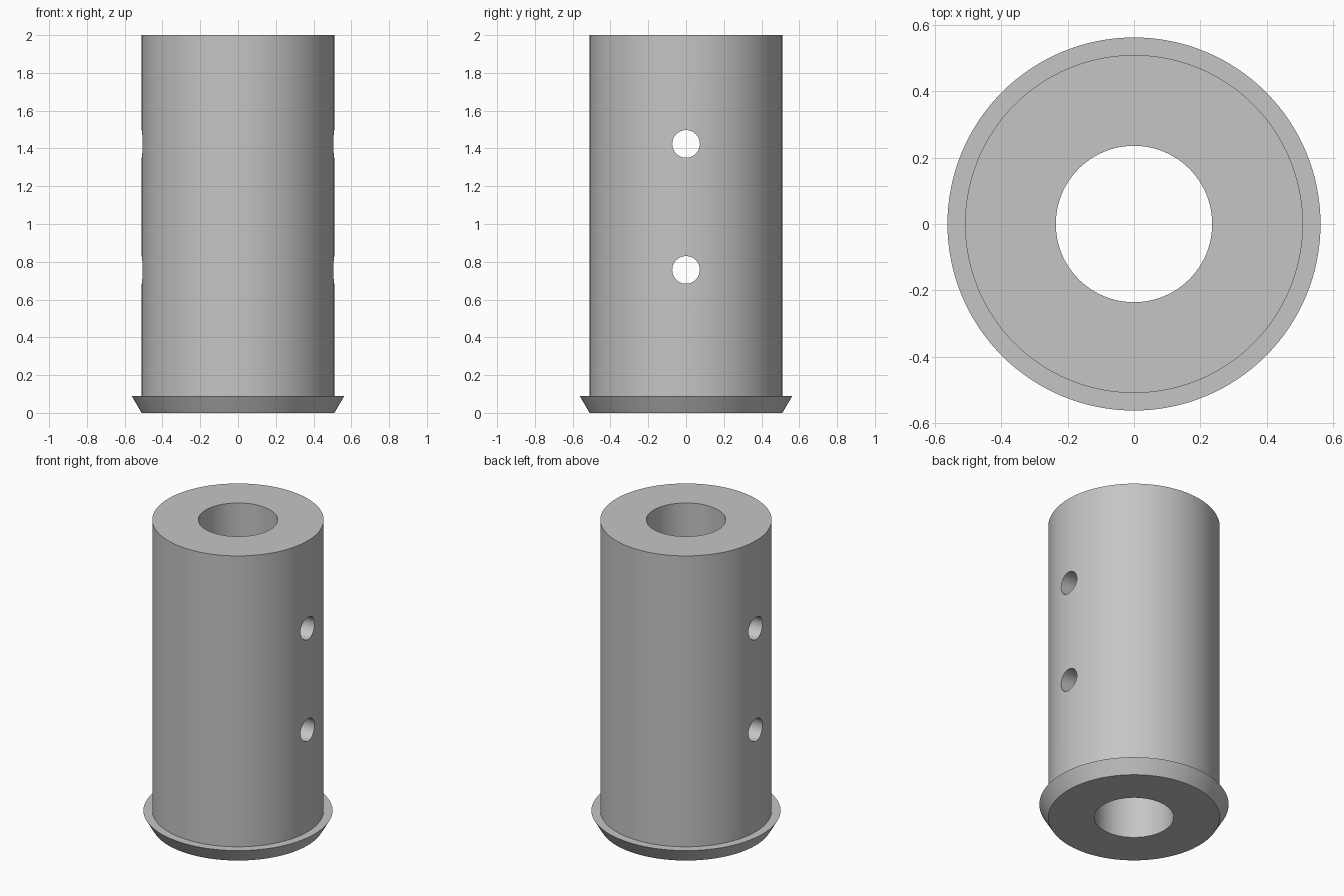
import bpy
import bmesh
import math

SEGMENTS = 128
OUTER, FLANGE, BORE = 0.51, 0.563, 0.236
FLANGE_TOP, HEIGHT = 0.09, 2.0
HOLE_RADIUS = 0.073
HOLE_HEIGHTS = (0.757, 1.424)

cube = bpy.data.objects.get("Cube")
if cube:
    bpy.data.objects.remove(cube, do_unlink=True)

# Plain grey material
grey = bpy.data.materials.new("plain grey")
grey.use_nodes = True
colour = (0.56, 0.56, 0.56, 1)
grey.diffuse_color = colour
grey.node_tree.nodes["Principled BSDF"].inputs["Base Color"].default_value = colour


def lathe(name, profile):
    """Turn a closed (radius, height) profile around the z axis."""
    bm = bmesh.new()
    verts = [bm.verts.new((r, 0, z)) for r, z in profile]
    edges = [bm.edges.new((a, b)) for a, b in zip(verts, verts[1:] + verts[:1])]
    bmesh.ops.spin(bm, geom=verts + edges, axis=(0, 0, 1), cent=(0, 0, 0),
                   angle=math.tau, steps=SEGMENTS, use_merge=True)
    bmesh.ops.remove_doubles(bm, verts=bm.verts, dist=1e-5)
    bmesh.ops.recalc_face_normals(bm, faces=bm.faces)
    mesh = bpy.data.meshes.new(name)
    bm.to_mesh(mesh)
    bm.free()
    mesh.materials.append(grey)
    obj = bpy.data.objects.new(name, mesh)
    bpy.context.collection.objects.link(obj)
    return obj


# Tube with a tapered flange at the foot
sleeve = lathe("flanged_sleeve", [
    (BORE, 0), (OUTER, 0), (FLANGE, FLANGE_TOP), (OUTER, FLANGE_TOP),
    (OUTER, HEIGHT), (BORE, HEIGHT),
])
bpy.context.view_layer.objects.active = sleeve

# Two cross holes drilled from side to side
for z in HOLE_HEIGHTS:
    bpy.ops.mesh.primitive_cylinder_add(vertices=48, radius=HOLE_RADIUS, depth=2,
                                        location=(0, 0, z),
                                        rotation=(0, math.pi / 2, 0))
    cutter = bpy.context.object
    cutter.name = "cross_hole_cutter"
    cutter.hide_render = True
    cutter.data.materials.append(grey)
    bpy.context.view_layer.objects.active = sleeve
    drill = sleeve.modifiers.new("cross_hole", 'BOOLEAN')
    drill.operation = 'DIFFERENCE'
    drill.solver = 'EXACT'
    drill.object = cutter
    bpy.ops.object.modifier_apply(modifier=drill.name)
    bpy.data.objects.remove(cutter, do_unlink=True)

# Smooth round walls, crisp rims
bpy.ops.object.select_all(action='DESELECT')
sleeve.select_set(True)
bpy.context.view_layer.objects.active = sleeve
bpy.ops.object.shade_smooth_by_angle(angle=math.radians(30))
